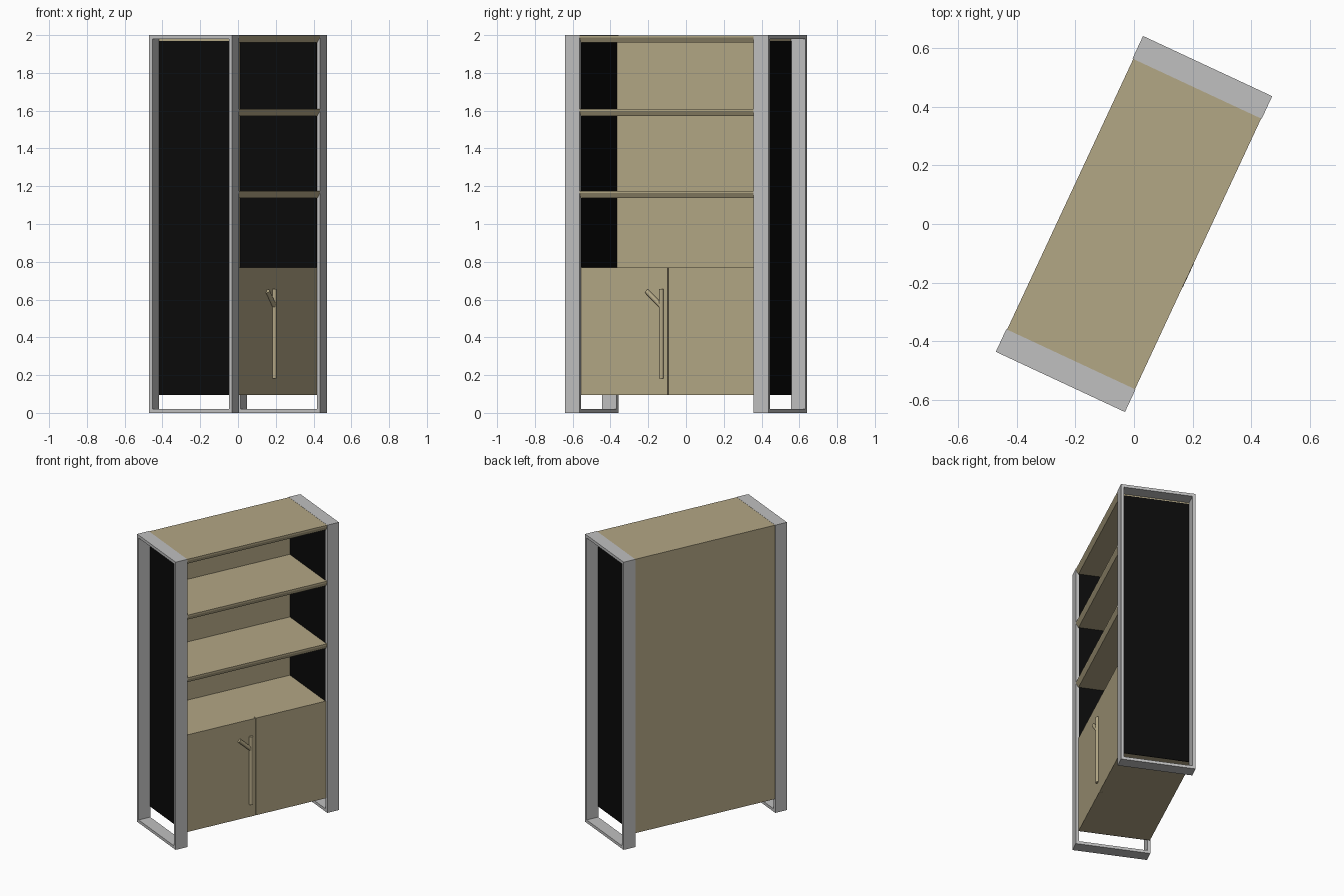
import bpy, bmesh, math
from mathutils import Matrix, Vector

cube = bpy.data.objects.get("Cube")
if cube:
    bpy.data.objects.remove(cube, do_unlink=True)

TURN = Matrix.Rotation(math.radians(65), 4, 'Z')   # the unit stands turned
HALF, DEPTH, INNER, BAR = 0.594, 0.243, 0.509, 0.02
FACE = DEPTH - BAR                                 # plane of doors and panels
BOTTOM = 0.095


def material(name, color):
    m = bpy.data.materials.new(name)
    m.use_nodes = True
    m.diffuse_color = (*color, 1)
    m.node_tree.nodes["Principled BSDF"].inputs["Base Color"].default_value = (*color, 1)
    return m


WOOD = material("tan wood", (0.45, 0.385, 0.235))
METAL = material("light grey metal", (0.53, 0.53, 0.53))
BLACK = material("black panel", (0.003, 0.003, 0.003))


def finish(name, bm, mat):
    bmesh.ops.recalc_face_normals(bm, faces=bm.faces)
    bm.transform(TURN)
    mesh = bpy.data.meshes.new(name)
    bm.to_mesh(mesh)
    bm.free()
    mesh.materials.append(mat)
    obj = bpy.data.objects.new(name, mesh)
    bpy.context.collection.objects.link(obj)
    return obj


def box(name, x, y, z, mat):
    bm = bmesh.new()
    size = [b - a for a, b in (x, y, z)]
    mid = [(a + b) / 2 for a, b in (x, y, z)]
    bmesh.ops.create_cube(bm, size=1, matrix=Matrix.Translation(mid) @ Matrix.Diagonal((*size, 1)))
    return finish(name, bm, mat)


def extrude(name, points, offset, mat):
    bm = bmesh.new()
    face = bm.faces.new([bm.verts.new(p) for p in points])
    geom = bmesh.ops.extrude_face_region(bm, geom=[face])["geom"]
    moved = [g for g in geom if isinstance(g, bmesh.types.BMVert)]
    bmesh.ops.translate(bm, verts=moved, vec=offset)
    return finish(name, bm, mat)


def shelf(name, top, back):
    # board with its front edge chamfered underneath
    low = top - 0.038
    profile = [(-DEPTH + 0.002, top), (back, top), (back, low),
               (-FACE - 0.003, low), (-DEPTH + 0.002, top - 0.012)]
    extrude(name, [(-INNER, y, z) for y, z in profile], (2 * INNER, 0, 0), WOOD)


def rod(name, start, end, radius):
    a, b = Vector(start), Vector(end)
    d = b - a
    bm = bmesh.new()
    place = Matrix.Translation((a + b) / 2) @ d.to_track_quat('Z', 'Y').to_matrix().to_4x4()
    bmesh.ops.create_cone(bm, cap_ends=True, segments=12, radius1=radius, radius2=radius,
                          depth=d.length, matrix=place)
    obj = finish(name, bm, WOOD)
    for p in obj.data.polygons:
        p.use_smooth = len(p.vertices) == 4


def end_frame(name, x):
    # rectangular loop of flat bar standing on the floor
    bm = bmesh.new()
    loops = []
    for px in x:
        for inset in (0, BAR):
            y = DEPTH - inset
            loops.append([bm.verts.new((px, sy, sz)) for sy, sz in
                          ((-y, inset), (y, inset), (y, 2 - inset), (-y, 2 - inset))])
    o0, i0, o1, i1 = loops
    for a, b in ((o0, i0), (i0, i1), (i1, o1), (o1, o0)):
        for k in range(4):
            n = (k + 1) % 4
            bm.faces.new((a[k], a[n], b[n], b[k]))
    finish(name, bm, METAL)


# End frames and black side panels
for side, s in (("right", -1), ("left", 1)):
    end_frame(side + "_frame", sorted((s * INNER, s * HALF)))
    box(side + "_side_panel", sorted((s * (INNER - 0.003), s * (INNER + 0.003))),
        (-FACE, FACE), (BOTTOM, 1.97), BLACK)

# Carcass boards
shelf("top_board", 1.999, 0.24)
shelf("upper_shelf", 1.61, FACE)
shelf("lower_shelf", 1.175, FACE)
box("back_panel", (-INNER, INNER), (FACE, 0.24), (BOTTOM, 1.962), WOOD)
box("cabinet_top", (-INNER, INNER), (-FACE + 0.018, FACE), (0.735, 0.77), WOOD)
box("cabinet_floor", (-INNER, INNER), (-FACE + 0.018, FACE), (BOTTOM, 0.13), WOOD)

# Doors with a narrow gap between them
for side, s in (("right", -1), ("left", 1)):
    box(side + "_door", sorted((s * 0.002, s * INNER)), (-FACE - 0.002, -FACE + 0.018),
        (BOTTOM, 0.77), WOOD)

# Branch-shaped door handle
rod("handle_bar", (-0.038, -0.229, 0.182), (-0.038, -0.229, 0.655), 0.013)
rod("handle_branch", (-0.038, -0.229, 0.565), (-0.124, -0.229, 0.645), 0.013)
